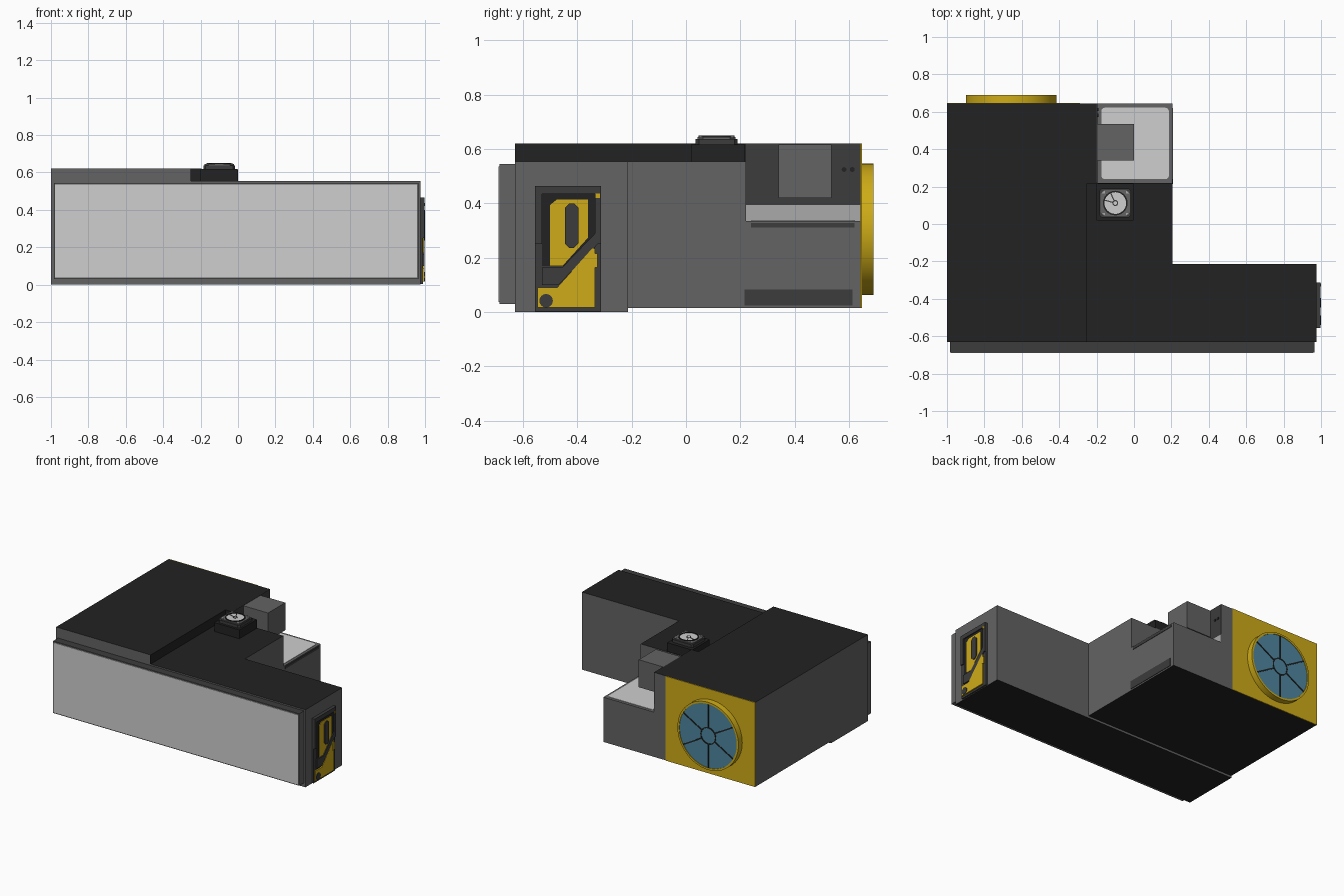
import bpy, bmesh, math
from mathutils import Matrix

if "Cube" in bpy.data.objects:
    bpy.data.objects.remove(bpy.data.objects["Cube"])


def mat(name, r, g, b):
    m = bpy.data.materials.new(name)
    m.diffuse_color = (r, g, b, 1)
    m.use_nodes = True
    m.node_tree.nodes["Principled BSDF"].inputs["Base Color"].default_value = m.diffuse_color
    return m


GRAY = mat("wall gray", .125, .125, .125)
DARK = mat("dark gray", .045, .045, .045)
BLACK = mat("roof black", .016, .016, .016)
WHITE = mat("panel white", .62, .62, .62)
LIGHT = mat("light gray", .40, .40, .40)
YELLOW = mat("safety yellow", .62, .41, .009)
BLUE = mat("fan blue", .075, .24, .35)


def finish(name, bm, side, cap=None, cap_rule=None):
    """Make an object; faces matching cap_rule get the second material."""
    bmesh.ops.recalc_face_normals(bm, faces=bm.faces)
    bm.normal_update()
    me = bpy.data.meshes.new(name)
    me.materials.append(side)
    if cap:
        me.materials.append(cap)
        for f in bm.faces:
            f.material_index = int(cap_rule(f.normal))
    bm.to_mesh(me)
    bm.free()
    ob = bpy.data.objects.new(name, me)
    bpy.context.collection.objects.link(ob)
    return ob


def prism(name, pts, lo, hi, side, cap=None, rule=None, axis='Z'):
    """Extrude a profile: (x, y) along Z, or (y, z) along X."""
    bm = bmesh.new()
    put = (lambda p, h: (p[0], p[1], h)) if axis == 'Z' else (lambda p, h: (h, p[0], p[1]))
    f = bm.faces.new([bm.verts.new(put(p, lo)) for p in pts])
    ext = bmesh.ops.extrude_face_region(bm, geom=[f])['geom']
    d = (0, 0, hi - lo) if axis == 'Z' else (hi - lo, 0, 0)
    bmesh.ops.translate(bm, vec=d, verts=[v for v in ext if isinstance(v, bmesh.types.BMVert)])
    return finish(name, bm, side, cap, rule)


def box(name, x0, x1, y0, y1, z0, z1, side, cap=None, rule=None):
    return prism(name, [(x0, y0), (x1, y0), (x1, y1), (x0, y1)], z0, z1, side, cap, rule)


def rounded(x0, x1, y0, y1, r, n=4):
    pts = []
    for i, (cx, cy) in enumerate([(x1 - r, y1 - r), (x0 + r, y1 - r), (x0 + r, y0 + r), (x1 - r, y0 + r)]):
        for k in range(n + 1):
            a = math.pi / 2 * (i + k / n)
            pts.append((cx + r * math.cos(a), cy + r * math.sin(a)))
    return pts


def tube(name, loc, axis, r_out, r_in, depth, m, n=48):
    """Disc (r_in = 0) or ring along +axis starting at loc."""
    prof = [(r_in, 0), (r_out, 0), (r_out, depth), (r_in, depth)]
    bm = bmesh.new()
    vs = [bm.verts.new((r, 0, h)) for r, h in prof]
    es = [bm.edges.new((vs[i], vs[(i + 1) % 4])) for i in range(4)]
    bmesh.ops.spin(bm, geom=vs + es, cent=(0, 0, 0), axis=(0, 0, 1), angle=2 * math.pi, steps=n)
    bmesh.ops.remove_doubles(bm, verts=bm.verts, dist=1e-5)
    rot = {'Z': Matrix(), 'Y': Matrix.Rotation(-math.pi / 2, 4, 'X'),
           'X': Matrix.Rotation(math.pi / 2, 4, 'Y')}[axis]
    bmesh.ops.transform(bm, matrix=Matrix.Translation(loc) @ rot, verts=bm.verts)
    ob = finish(name, bm, m)
    bpy.context.view_layer.objects.active = ob
    ob.select_set(True)
    bpy.ops.object.shade_smooth_by_angle(angle=math.radians(35))
    ob.select_set(False)
    return ob


def flat(n):
    return abs(n.z) > .5


# Main building: tall left block and lower L-shaped wing
prism("tall_block", [(-1, -.63), (-.255, -.63), (-.255, .22), (-.2, .22), (-.2, .643), (-1, .643)],
      .015, .62, GRAY, BLACK, flat)
prism("low_wing", [(-.255, -.63), (.975, -.63), (.975, -.213), (.205, -.213), (.205, .22), (-.255, .22)],
      .015, .555, GRAY, BLACK, flat)
box("front_footing", -1, .975, -.63, -.213, 0, .015, GRAY, BLACK, flat)
box("roof_step_side", -.255, -.251, -.63, .22, .555, .62, BLACK)
box("roof_step_end", -.251, -.2, .216, .22, .555, .62, BLACK)

# Front shutter: projecting frame with a white face
box("front_panel_frame", -.985, .965, -.686, -.63, .03, .545, GRAY, DARK, lambda n: n.z > .5)
box("front_panel_face", -.978, .957, -.69, -.685, .038, .537, WHITE)

# Back corner loading tray
box("tray_base", -.2, .205, .22, .643, .015, .305, GRAY, BLACK, flat)
box("tray_rim", -.2, .205, .22, .643, .305, .335, GRAY)
prism("tray_floor", rounded(-.175, .187, .24, .622, .02), .33, .338, WHITE)
box("tray_side_slot", .203, .208, .24, .62, .311, .328, DARK)
box("tray_wall_strip", -.2, -.196, .22, .643, .335, .395, LIGHT)
box("tray_wall_plate", -.2, -.196, .22, .643, .395, .62, DARK)
box("hanging_box", -.2, 0, .34, .535, .42, .617, GRAY)
for y in (.582, .612):
    tube("wall_port", (-.197, y, .525), 'X', .009, 0, .006, BLACK, 12)
box("side_vent", .203, .209, .215, .612, .025, .083, DARK)

# Back wall with the big fan
box("fan_wall", -1, -.29, .642, .647, .015, .62, YELLOW)
FX, FZ = -.657, .305
tube("fan_ring", (FX, .645, FZ), 'Y', .242, .228, .045, YELLOW, 64)
tube("fan_disc", (FX, .645, FZ), 'Y', .23, 0, .041, BLUE, 64)
tube("fan_hub_ring", (FX, .684, FZ), 'Y', .062, .054, .005, BLACK, 32)
for i in range(6):
    a = i * math.pi / 3
    spoke = box("fan_spoke", -.0045, .0045, -.002, .002, .058, .229, BLACK)
    spoke.matrix_world = Matrix.Translation((FX, .687, FZ)) @ Matrix.Rotation(a, 4, 'Y')

# Right-hand door: dark frame with yellow plates
box("door_frame", .975, .988, -.555, -.312, .003, .465, DARK)
for y0, y1 in ((-.555, -.53), (-.335, -.312)):
    box("door_post", .985, .997, y0, y1, .25, .465, DARK)
box("door_lintel", .985, .997, -.53, -.335, .435, .465, DARK)
box("door_recess", .986, .990, -.53, -.335, .17, .435, BLACK)
prism("door_upper_plate", [(-.5, .17), (-.455, .17), (-.36, .275), (-.36, .415), (-.475, .415), (-.5, .395)],
      .987, .994, YELLOW, axis='X')
prism("door_brace", [(-.53, .1), (-.47, .1), (-.325, .25), (-.325, .30), (-.455, .165), (-.53, .165)],
      .987, .996, DARK, axis='X')
prism("door_lower_plate", [(-.547, .017), (-.335, .017), (-.335, .235), (-.345, .235), (-.475, .09), (-.547, .09)],
      .987, .997, YELLOW, axis='X')
prism("door_window", rounded(-.446, -.396, .237, .4, .016, 1), .993, 1.0, DARK, axis='X')
tube("door_wheel", (.996, -.515, .042), 'X', .025, 0, .004, DARK, 16)
box("door_lamp", .996, 1.0, -.333, -.317, .42, .437, YELLOW)
box("door_hinge", .987, .998, -.352, -.325, .165, .215, YELLOW)

# Roof ventilator on its pedestal
box("vent_pedestal", -.2, -.002, .018, .216, .555, .618, BLACK)
prism("vent_base", rounded(-.185, -.015, .035, .19, .012, 1), .618, .638, DARK)
prism("vent_cap", rounded(-.178, -.022, .042, .182, .02, 1), .638, .645, GRAY)
CX, CY = -.1, .112
tube("vent_ring", (CX, CY, .643), 'Z', .066, .058, .007, BLACK, 32)
tube("vent_disc", (CX, CY, .643), 'Z', .058, 0, .004, WHITE, 32)
tube("vent_hub", (CX, CY, .645), 'Z', .016, .010, .004, DARK, 16)
for a in (115, 165):
    arm = box("vent_arm", .014, .06, -.003, .003, .645, .648, DARK)
    arm.matrix_world = Matrix.Translation((CX, CY, 0)) @ Matrix.Rotation(math.radians(a), 4, 'Z')
for sx in (-1, 1):
    for sy in (-1, 1):
        x, y = CX + sx * .064, CY + sy * .058
        box("vent_corner_tab", x - .008, x + .008, y - .006, y + .006, .643, .648, LIGHT)
